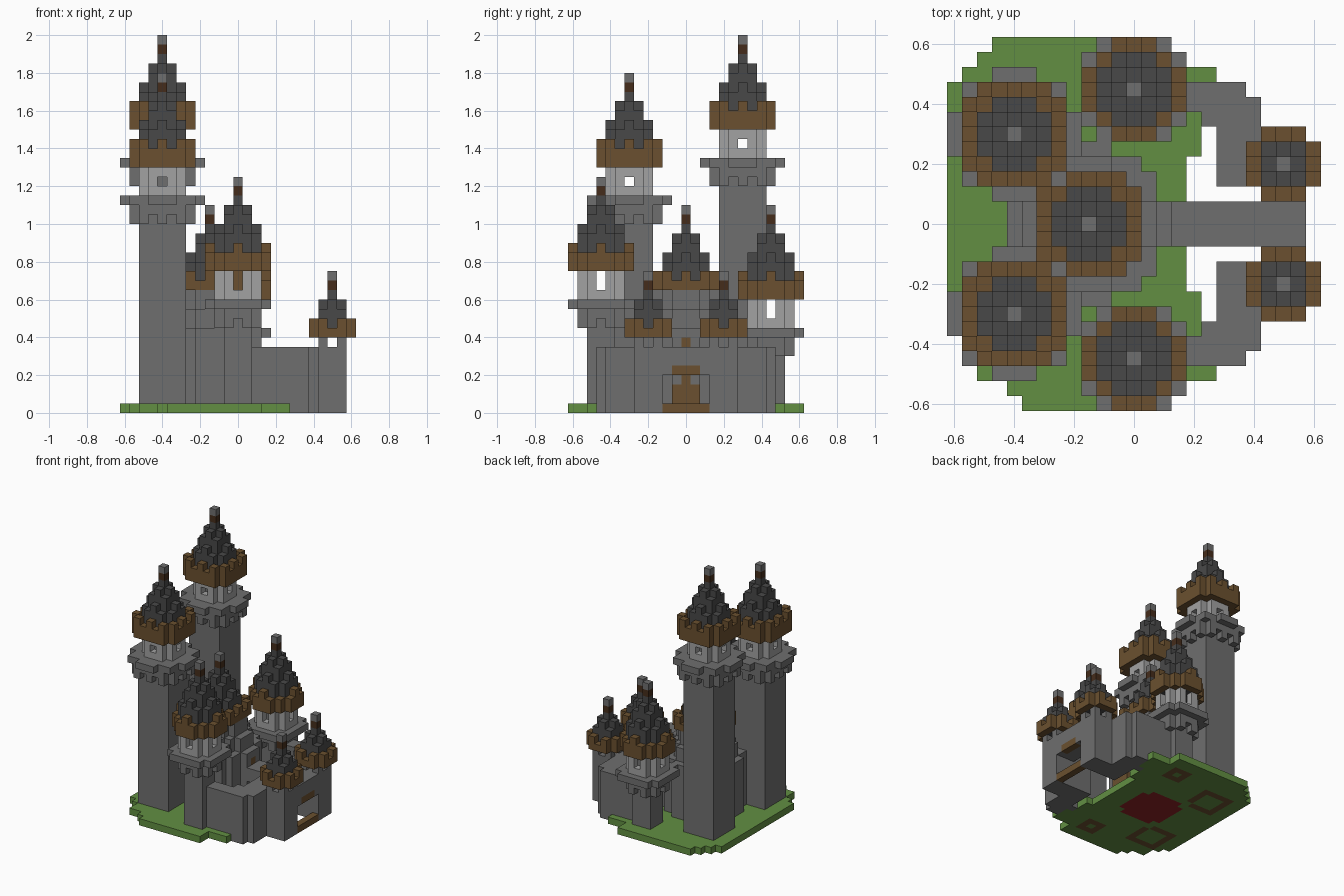
import bpy
import bmesh
from mathutils import Vector

if "Cube" in bpy.data.objects:
    bpy.data.objects.remove(bpy.data.objects["Cube"], do_unlink=True)

U = 0.05  # block size

# Palette, given as display values and stored as linear
PALETTE = {
    "stone": (0.435, 0.435, 0.435),
    "pale_stone": (0.635, 0.635, 0.635),
    "slate": (0.285, 0.285, 0.285),
    "timber": (0.42, 0.315, 0.185),
    "dark_timber": (0.27, 0.175, 0.105),
    "grass": (0.385, 0.56, 0.26),
    "red_carpet": (0.55, 0.14, 0.15),
}
NAMES = list(PALETTE)


def linear(c):
    return ((c + 0.055) / 1.055) ** 2.4


MATS = []
for name, rgb in PALETTE.items():
    mat = bpy.data.materials.new(name)
    mat.use_nodes = True
    col = (*[linear(c) for c in rgb], 1)
    mat.diffuse_color = col
    bsdf = mat.node_tree.nodes["Principled BSDF"]
    bsdf.inputs["Base Color"].default_value = col
    bsdf.inputs["Roughness"].default_value = 0.9
    MATS.append(mat)

blocks = {}  # (x, y, layer) -> (part, colour)


def put(part, colour, cells, layers):
    for x, y in cells:
        for k in layers:
            blocks[x, y, k] = (part, colour)


def disc(cx, cy, r2, hole=-1):
    return [(cx + x, cy + y) for x in range(-6, 7) for y in range(-6, 7)
            if hole < x * x + y * y <= r2]


def rect(x0, x1, y0, y1):
    return [(x, y) for x in range(x0, x1 + 1) for y in range(y0, y1 + 1)]


def checker(cells, cx, cy):
    return [(x, y) for x, y in cells if (x + y - cx - cy) % 2]


def roof(part, cx, cy, k, eave, eave_r2, core_r2):
    """Timber battlement eave around a stepped slate spire with a finial."""
    ring = disc(cx, cy, eave_r2, core_r2)
    top = k + eave
    put(part, "slate", disc(cx, cy, core_r2), range(k, top))
    put(part, "timber", ring, range(k, top - 1))
    put(part, "timber", checker(ring, cx, cy), [top - 1])
    for r2 in (5, 4, 2, 1, 0):
        if r2 <= core_r2:
            put(part, "slate", disc(cx, cy, r2), [top])
            top += 1
    put(part, "dark_timber", [(cx, cy)], [top])
    put(part, "stone", [(cx, cy)], [top + 1])


def tower(part, cx, cy, half, k, balcony_r2, corbel_r2, eave_r2, window):
    """Square shaft, corbelled balcony at layer k, hollow lookout and roof."""
    put(part + "_shaft", "stone",
        rect(cx - half, cx + half, cy - half, cy + half), range(k))
    corbel = disc(cx, cy, corbel_r2)
    put(part + "_balcony", "stone", checker(corbel, cx, cy), [k - 2])
    put(part + "_balcony", "stone", corbel, [k - 1])
    put(part + "_balcony", "stone", disc(cx, cy, balcony_r2), [k])
    put(part + "_lookout", "pale_stone", disc(cx, cy, 5, 2), range(k + 1, k + 4))
    for dx, dy in ((2, 0), (-2, 0), (0, 2), (0, -2)):
        for w in window:
            blocks.pop((cx + dx, cy + dy, k + w))
    roof(part + "_roof", cx, cy, k + 4, 3, eave_r2, 5)


# Lawn
lawn = []
for x, y in rect(-12, 5, -12, 12):
    ay = abs(y)
    limit = 2 if ay > 10 else 5 if ay > 7 else 4 if ay > 4 else 3
    if x <= limit and (x > 0 or x * x + y * y <= (225 if y > 0 else 200)):
        lawn.append((x, y))
put("lawn", "grass", lawn, [0])

# Central keep: three stepped drums and a roof
KX = -3
for r2, height in ((26, 9), (17, 11), (10, 13)):
    put("keep", "stone", disc(KX, 0, r2), range(height))
roof("keep_roof", KX, 0, 13, 2, 13, 5)
put("keep_door", "timber", rect(2, 2, -1, 1), [1, 2])
put("keep_door", "timber", [(2, 0)], [3, 7])

# Curtain walls, mirrored across y
for s in (-1, 1):
    wall = (rect(1, 4, 8, 9) + rect(5, 5, 7, 9) + rect(6, 7, 3, 9)
            + rect(8, 8, 3, 8))
    put("curtain_wall", "stone", [(x, s * y) for x, y in wall], range(7))

# Gatehouse with open arch, lintel, threshold and bridge to the keep
put("gatehouse", "stone", rect(9, 11, -2, 2), range(4, 7))
put("bridge", "stone", rect(2, 8, -1, 1), [5, 6])
put("gate_lintel", "timber", rect(11, 11, -1, 1), [4])
put("gate_threshold", "timber", rect(11, 11, -2, 2), [0])

# Gate turrets
for part, y in (("right_gate_turret", -4), ("left_gate_turret", 4)):
    put(part, "stone", rect(9, 11, y - 1, y + 1), range(7))
    put(part, "stone", disc(10, y, 2, 1), [7])
    roof(part + "_roof", 10, y, 8, 2, 5, 2)

# Four main towers
tower("tall_tower", -8, 6, 2, 26, 18, 13, 13, [2])
tower("second_tower", -8, -6, 2, 22, 18, 13, 13, [2])
tower("back_side_tower", 0, 9, 1, 8, 13, 5, 10, [2, 3])
tower("front_side_tower", 0, -9, 1, 11, 13, 5, 10, [2, 3])

# Floors of the towers and keep, seen from underneath
for cx, cy, half in ((-8, 6, 2), (-8, -6, 2), (0, 9, 1), (0, -9, 1)):
    for x, y in rect(cx - half, cx + half, cy - half, cy + half):
        edge = max(abs(x - cx), abs(y - cy)) == half
        blocks[x, y, -1] = ("floor", "timber" if edge else "grass")
for x, y in disc(KX, 0, 26):
    near = (x - KX) ** 2 + y * y <= 13
    blocks[x, y, -1] = ("floor", "red_carpet" if near else "grass")
for x, y in lawn:
    blocks.setdefault((x, y, -1), ("floor", "grass"))
under = {key[:2]: blocks.pop(key)[1] for key in list(blocks) if key[2] < 0}

# Turn the blocks into one mesh per part, keeping only exposed faces
AXES = [Vector(a) for a in ((1, 0, 0), (0, 1, 0), (0, 0, 1))]
meshes = {}
for (x, y, k), (part, colour) in blocks.items():
    bm, cache = meshes.setdefault(part, (bmesh.new(), {}))
    centre = Vector((x, y, k + 0.5))
    for i in range(3):
        for sign in (-1, 1):
            n = AXES[i] * sign
            if (x + int(n.x), y + int(n.y), k + int(n.z)) in blocks:
                continue
            u, v = AXES[(i + 1) % 3] / 2, AXES[(i + 2) % 3] / 2 * sign
            corners = []
            for a, b in ((-1, -1), (1, -1), (1, 1), (-1, 1)):
                p = centre + n / 2 + u * a + v * b
                key = tuple(round(c * 2) for c in p)
                if key not in cache:
                    cache[key] = bm.verts.new(p * U)
                corners.append(cache[key])
            face = bm.faces.new(corners)
            bottom = k == 0 and n.z < 0
            shown = under.get((x, y), colour) if bottom else colour
            face.material_index = NAMES.index(shown)

for part, (bm, cache) in meshes.items():
    me = bpy.data.meshes.new(part)
    bm.to_mesh(me)
    bm.free()
    for mat in MATS:
        me.materials.append(mat)
    ob = bpy.data.objects.new(part, me)
    bpy.context.scene.collection.objects.link(ob)
